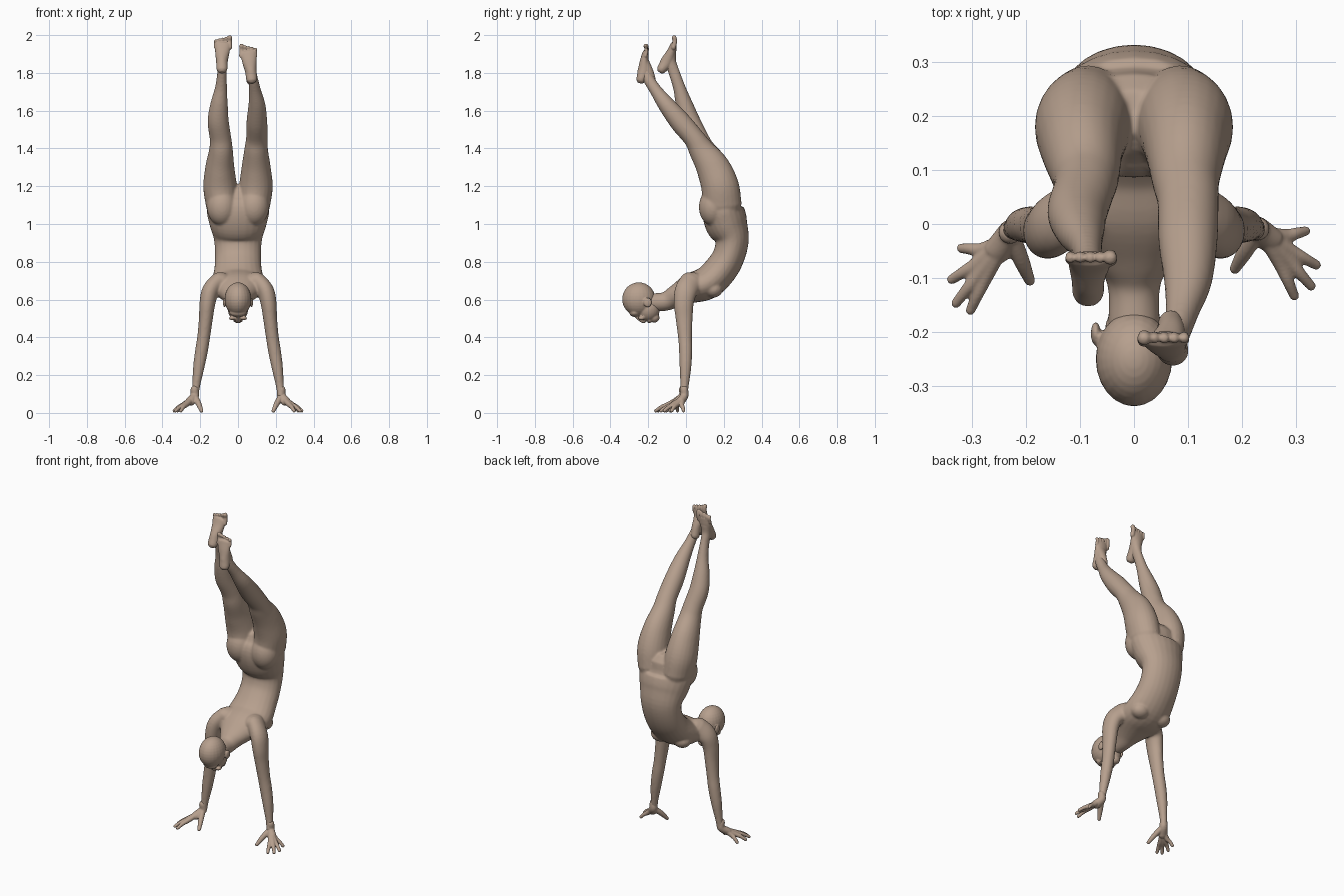
import bpy
import bmesh
from math import cos, sin, pi, sqrt
from mathutils import Vector, Matrix

default = bpy.data.objects.get("Cube")
if default:
    bpy.data.objects.remove(default, do_unlink=True)

skin = bpy.data.materials.new("skin")
skin.use_nodes = True
tone = (0.47, 0.35, 0.27, 1)
skin.diffuse_color = tone
bsdf = next(n for n in skin.node_tree.nodes if n.type == 'BSDF_PRINCIPLED')
bsdf.inputs["Base Color"].default_value = tone
bsdf.inputs["Roughness"].default_value = 0.7

X, Z = Vector((1, 0, 0)), Vector((0, 0, 1))
SIDES, STEPS = 24, 5


def spline(points):
    """Smooth samples through (x, y, z, half width, half depth) sections."""
    p = [Vector(q) for q in points]
    p = [p[0] * 2 - p[1]] + p + [p[-1] * 2 - p[-2]]
    out = []
    for i in range(1, len(p) - 2):
        a, b, c, d = p[i - 1:i + 3]
        for k in range(STEPS):
            t = k / STEPS
            out.append((b * 2 + (c - a) * t + (a * 2 - b * 5 + c * 4 - d) * t ** 2
                        + (b * 3 - a - c * 3 + d) * t ** 3) * 0.5)
    return out + [p[-2]]


def loft(bm, points, across=X):
    """Closed tube of elliptical sections with rounded ends."""
    s = spline(points)
    rings = []
    for i, v in enumerate(s):
        pos = Vector(v[:3])
        t = (Vector(s[min(i + 1, len(s) - 1)][:3]) - Vector(s[max(i - 1, 0)][:3])).normalized()
        side = (across - t * across.dot(t)).normalized()
        caps = [0]
        if i == 0:
            caps = [-0.9, -0.5, 0]
        elif i == len(s) - 1:
            caps = [0, 0.5, 0.9]
        for e in caps:
            r = sqrt(1 - e * e)
            c = pos + t * e * min(v[3], v[4])
            u, w = side * v[3] * r, t.cross(side) * v[4] * r
            rings.append([bm.verts.new(c + u * cos(a) + w * sin(a))
                          for a in (2 * pi * k / SIDES for k in range(SIDES))])
    for a, b in zip(rings, rings[1:]):
        for k in range(SIDES):
            n = (k + 1) % SIDES
            bm.faces.new((a[k], a[n], b[n], b[k]))
    bm.faces.new(rings[0][::-1])
    bm.faces.new(rings[-1])


def blob(bm, centre, radii):
    m = Matrix.Translation(centre) @ Matrix.Diagonal((*radii, 1))
    bmesh.ops.create_uvsphere(bm, u_segments=24, v_segments=16, radius=1, matrix=m)


def finish(bm, name, voxel, rounds):
    """Fuse the overlapping volumes into one smooth skin."""
    bmesh.ops.recalc_face_normals(bm, faces=bm.faces[:])
    mesh = bpy.data.meshes.new(name)
    bm.to_mesh(mesh)
    bm.free()
    mesh.materials.append(skin)
    mesh.polygons.foreach_set("use_smooth", [True] * len(mesh.polygons))
    obj = bpy.data.objects.new(name, mesh)
    bpy.context.scene.collection.objects.link(obj)
    fuse = obj.modifiers.new("fuse", 'REMESH')
    fuse.mode = 'VOXEL'
    fuse.voxel_size = voxel
    fuse.use_smooth_shade = True
    relax = obj.modifiers.new("relax", 'SMOOTH')
    relax.factor = 0.5
    relax.iterations = rounds


# Trunk, from pelvis down the arched spine to the neck
body = bmesh.new()
loft(body, [(0, .2, 1.13, .13, .085), (0, .195, 1.08, .165, .11), (0, .215, 1.0, .152, .112),
            (0, .243, .92, .128, .09), (0, .228, .835, .122, .085), (0, .185, .76, .126, .088),
            (0, .115, .69, .14, .088), (0, .03, .66, .135, .08), (0, -.05, .62, .085, .06),
            (0, -.11, .59, .05, .05), (0, -.19, .585, .048, .048)])

for side in (-1, 1):
    # Buttock, chest and shoulder blade
    blob(body, (side * .085, .145, 1.09), (.08, .077, .1))
    blob(body, (side * .075, .145, .655), (.055, .05, .045))
    blob(body, (side * .09, .03, .70), (.05, .06, .045))
    # Arm
    arm = [(.10, .03, .69, .05, .065), (.145, 0, .645, .046, .06), (.162, -.012, .58, .042, .053),
           (.17, -.01, .50, .037, .045), (.182, -.005, .40, .034, .037), (.193, -.002, .33, .034, .035),
           (.208, -.003, .24, .03, .031), (.222, -.008, .14, .021, .022), (.228, -.013, .09, .021, .021)]
    loft(body, [(side * x, y, z, w, d) for x, y, z, w, d in arm])

# Legs, each with its own bend
thigh = [(.085, .19, 1.10, .085, .105), (.095, .18, 1.2, .089, .1), (.096, .142, 1.3, .077, .089)]
right_shin = [(.09, .09, 1.39, .063, .068), (.093, .063, 1.455, .057, .056),
              (.105, .022, 1.545, .056, .053), (.1, -.01, 1.635, .046, .045),
              (.09, -.035, 1.72, .032, .033), (.085, -.062, 1.80, .025, .03), (.085, -.08, 1.85, .026, .03)]
left_shin = [(.096, .083, 1.39, .063, .068), (.1, .042, 1.455, .057, .056),
             (.1, -.03, 1.54, .055, .056), (.1, -.103, 1.63, .045, .045),
             (.09, -.158, 1.705, .032, .033), (.08, -.2, 1.77, .025, .03), (.07, -.215, 1.81, .026, .03)]
for side, shin in ((-1, right_shin), (1, left_shin)):
    loft(body, [(side * x, y, z, w, d) for x, y, z, w, d in thigh + shin])
finish(body, "body", .006, 9)

# Head, tipped back with the face towards the floor
head = bmesh.new()
blob(head, (0, -.25, .602), (.071, .088, .089))
blob(head, (0, -.2, .55), (.054, .062, .065))
blob(head, (0, -.168, .505), (.03, .028, .027))
blob(head, (0, -.27, .53), (.045, .03, .022))
loft(head, [(0, -.262, .512, .008, .01), (0, -.24, .494, .011, .012), (0, -.224, .487, .015, .013)])
loft(head, [(-.018, -.193, .487, .007, .008), (0, -.194, .483, .009, .01),
            (.018, -.193, .487, .007, .008)], Z)
for side in (-1, 1):
    blob(head, (side * .03, -.235, .502), (.018, .018, .012))
    blob(head, (side * .071, -.203, .585), (.009, .022, .026))
finish(head, "head", .004, 4)

# Hands, with fingers fanned out on the ground
right_tips = [(-.32, -.045), (-.338, -.103), (-.33, -.147), (-.303, -.16)]
left_tips = [(.318, -.013), (.338, -.076), (.328, -.115), (.297, -.133)]
for name, side, tips, thumb, dy in (("right_hand", -1, right_tips, (-.193, -.105), 0),
                                    ("left_hand", 1, left_tips, (.187, -.083), .02)):
    hand = bmesh.new()
    wrist = Vector((side * .23, -.016 + dy / 3, .09))
    palm = Vector((side * .253, -.05 + dy, .06))
    loft(hand, [(*(wrist + Z * .035), .021, .021), (*wrist, .023, .022),
                (*palm, .026, .022)])
    for tx, ty in tips:
        tip = Vector((tx, ty, .011))
        knuckle = palm.lerp(tip, .4) + Z * .004
        joint = palm.lerp(tip, .72) + Z * .006
        loft(hand, [(*wrist.lerp(palm, .5), .016, .016), (*knuckle, .014, .014),
                    (*joint, .011, .011), (*tip, .009, .009)], Z)
    end = Vector((*thumb, .011))
    loft(hand, [(*wrist, .017, .017), (*(wrist.lerp(end, .55) + Z * .004), .015, .015),
                (*end, .01, .01)], X)
    finish(hand, name, .0035, 3)

# Feet, soles facing forward and toes pointing up
right_foot = [(-.085, -.127, 1.822, .029, .026), (-.085, -.1, 1.86, .031, .034),
              (-.083, -.077, 1.91, .038, .025), (-.08, -.066, 1.95, .042, .016)]
left_foot = [(.072, -.237, 1.768, .029, .026), (.068, -.222, 1.81, .031, .034),
             (.06, -.221, 1.86, .038, .024), (.055, -.215, 1.905, .042, .016)]
for name, side, sole in (("right_foot", -1, right_foot), ("left_foot", 1, left_foot)):
    foot = bmesh.new()
    loft(foot, sole)
    x, y, z = sole[-1][:3]
    # Instep joining the ankle to the ball
    loft(foot, [(sole[1][0], sole[1][1] + .035, sole[1][2] - .05, .024, .028),
                (sole[1][0], sole[1][1] + .02, sole[1][2], .027, .028),
                (sole[2][0], sole[2][1] + .006, sole[2][2], .032, .02)])
    for i in range(5):
        r = .013 if i == 0 else .0095
        tx = x + side * (-.036 + i * .0185)
        top = z + .037 - .0045 * i
        loft(foot, [(tx, y, z - .015, r, r), (tx, y + .007, (z + top) / 2, r * .9, r * .9),
                    (tx, y + .003, top, r, r)])
    finish(foot, name, .0035, 3)
